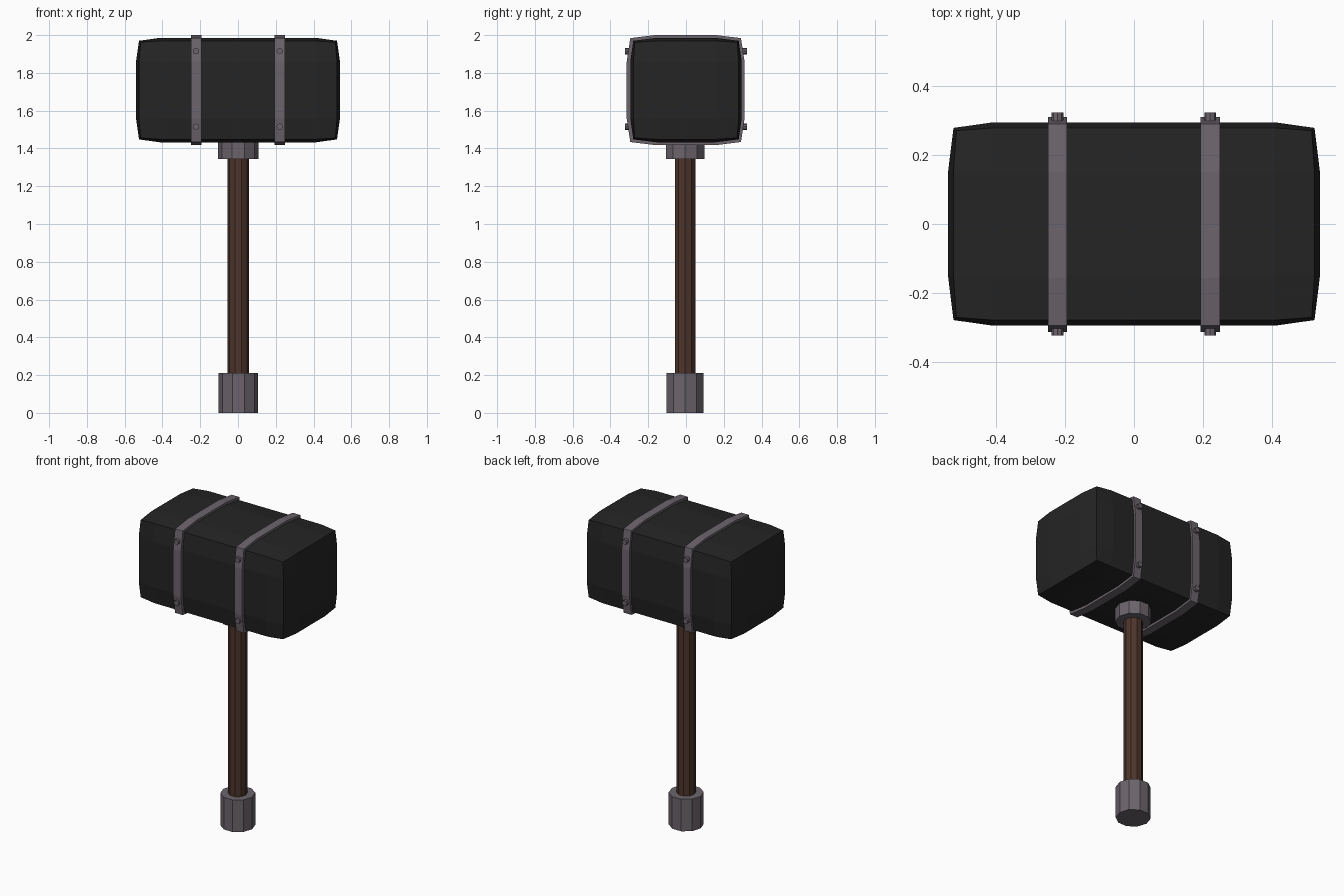
import bpy, bmesh
from math import pi
from mathutils import Matrix

if "Cube" in bpy.data.objects:
    bpy.data.objects.remove(bpy.data.objects["Cube"])

CZ = 1.709  # head centre height


def material(name, color):
    m = bpy.data.materials.new(name)
    m.diffuse_color = (*color, 1)
    m.use_nodes = True
    m.node_tree.nodes["Principled BSDF"].inputs["Base Color"].default_value = m.diffuse_color
    return m


IRON = material("dark_iron", (0.018, 0.018, 0.018))
METAL = material("grey_metal", (0.15, 0.13, 0.15))
WOOD = material("wood", (0.075, 0.035, 0.025))


def finish(bm, name, mat):
    bmesh.ops.recalc_face_normals(bm, faces=bm.faces)
    me = bpy.data.meshes.new(name)
    bm.to_mesh(me)
    bm.free()
    me.materials.append(mat)
    ob = bpy.data.objects.new(name, me)
    bpy.context.collection.objects.link(ob)
    return ob


def prism(name, r, z0, z1, mat):
    # ten-sided upright cylinder with a corner facing front
    bm = bmesh.new()
    bmesh.ops.create_cone(bm, cap_ends=True, segments=10, radius1=r, radius2=r, depth=z1 - z0,
                          matrix=Matrix.Translation((0.002, -0.005, (z0 + z1) / 2))
                          @ Matrix.Rotation(pi / 2, 4, 'Z'))
    # drop the corner onto the y axis
    finish(bm, name, mat)


def head():
    # cube in a 3x3 grid per side, bulged by pulling edges and corners inward
    bm = bmesh.new()
    bmesh.ops.create_cube(bm, size=2)
    bmesh.ops.subdivide_edges(bm, edges=bm.edges[:], cuts=2, use_grid_fill=True)
    outer, inner = (0.54, 0.295, 0.277), (0.41, 0.15, 0.15)
    pull = {1: 0, 2: 0.016, 3: 0.024}
    for v in bm.verts:
        ext = [abs(c) > 0.9 for c in v.co]
        p = pull[sum(ext)]
        v.co = [(1 if c > 0 else -1) * (outer[i] - p if ext[i] else inner[i])
                for i, c in enumerate(v.co)]
        v.co.z += CZ
    finish(bm, "hammer_head", IRON)


def ring(hy, hz, cy, cz):
    # bulged square profile from one quadrant
    q = [(hy, 0.15), (cy, cz), (0.155, hz)]
    return (q + [(-y, z) for y, z in reversed(q)]
            + [(-y, -z) for y, z in q] + [(y, -z) for y, z in reversed(q)])


def band(x, name):
    bm = bmesh.new()
    loops = []
    for dx, prof in ((-0.028, ring(0.312, 0.292, 0.293, 0.275)),
                     (0.028, ring(0.312, 0.292, 0.293, 0.275)),
                     (0.028, ring(0.292, 0.274, 0.276, 0.258)),
                     (-0.028, ring(0.292, 0.274, 0.276, 0.258))):
        loops.append([bm.verts.new((x + dx, y - 0.002, CZ + z)) for y, z in prof])
    for a, b in zip(loops, loops[1:] + loops[:1]):
        for i in range(12):
            j = (i + 1) % 12
            bm.faces.new((a[i], a[j], b[j], b[i]))
    finish(bm, name, METAL)


def rivets(x, name):
    bm = bmesh.new()
    for s in (-1, 1):
        for z in (1.515, 1.915):
            bmesh.ops.create_cone(bm, cap_ends=True, segments=8, radius1=0.017, radius2=0.017,
                                  depth=0.035, matrix=Matrix.Translation((x, s * 0.306, z))
                                  @ Matrix.Rotation(pi / 2, 4, 'X'))
    finish(bm, name, METAL)


head()
for x, side in ((-0.222, "left"), (0.221, "right")):
    band(x, side + "_band")
    rivets(x, side + "_rivets")

prism("handle", 0.057, 0.1, 1.46, WOOD)
prism("pommel", 0.104, 0, 0.21, METAL)
prism("collar", 0.107, 1.345, 1.45, METAL)
